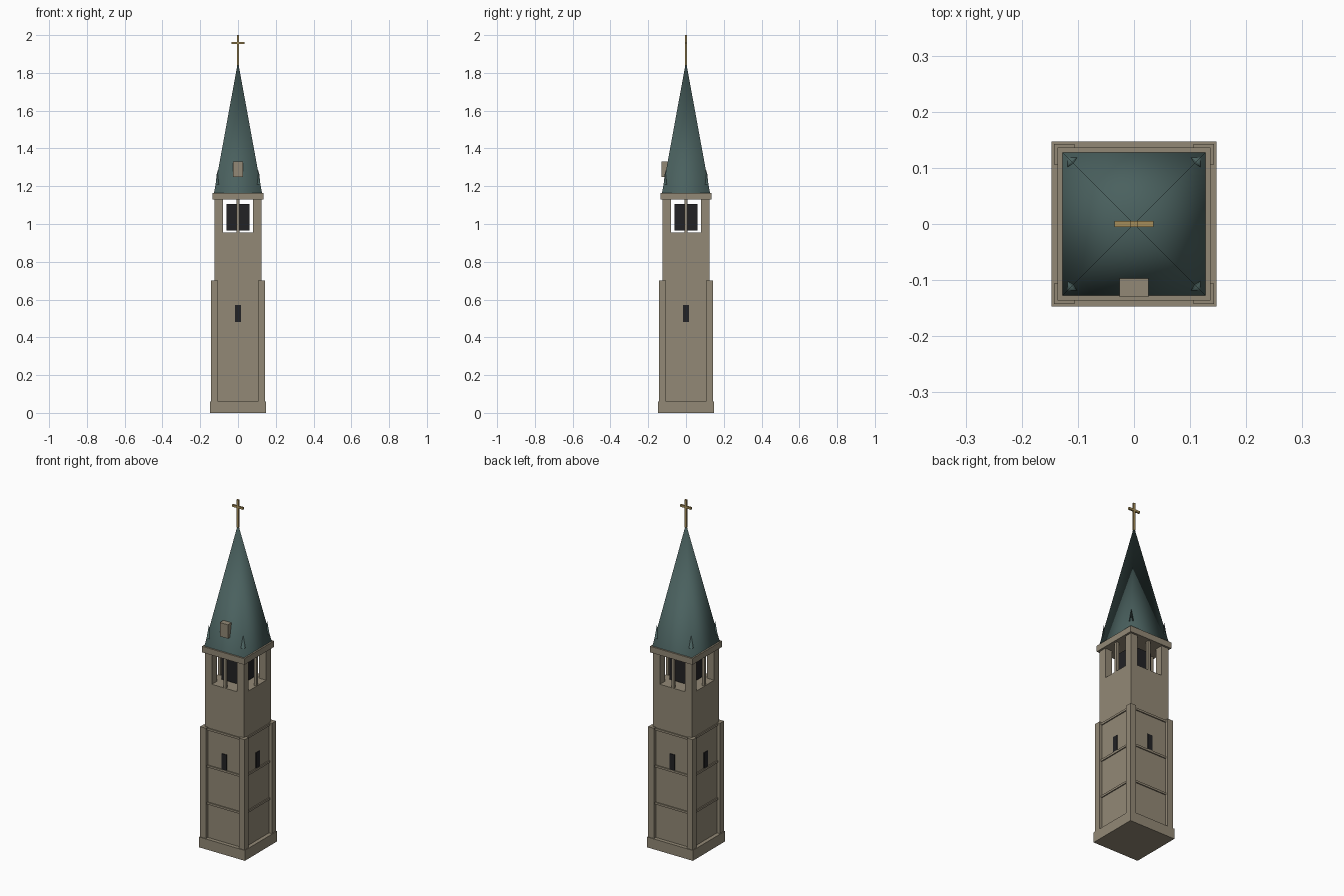
import bpy
import math

cube = bpy.data.objects.get("Cube")
if cube:
    bpy.data.objects.remove(cube, do_unlink=True)


def material(name, r, g, b):
    m = bpy.data.materials.new(name)
    m.use_nodes = True
    m.diffuse_color = (r, g, b, 1)
    m.node_tree.nodes["Principled BSDF"].inputs["Base Color"].default_value = (r, g, b, 1)
    return m


STONE = material("warm stone", 0.29, 0.25, 0.18)
ROOF = material("green slate", 0.068, 0.118, 0.113)
DARK = material("dark opening", 0.016, 0.016, 0.018)
GOLD = material("dull gold", 0.38, 0.27, 0.10)


def box(name, mat, x, y, z):
    """Box spanning the (low, high) range on each axis."""
    spans = (x, y, z)
    bpy.ops.mesh.primitive_cube_add(size=1, location=[(a + b) / 2 for a, b in spans])
    o = bpy.context.object
    o.name = name
    o.scale = [b - a for a, b in spans]
    bpy.ops.object.transform_apply(location=False, rotation=False, scale=True)
    o.data.materials.append(mat)
    return o


def square(name, mat, half, z0, z1):
    return box(name, mat, (-half, half), (-half, half), (z0, z1))


def pyramid(name, half, z0, z1, x=0, y=0):
    """Smooth-shaded four-sided spire."""
    bpy.ops.mesh.primitive_cone_add(vertices=4, radius1=half * math.sqrt(2), depth=z1 - z0,
                                    end_fill_type='NOTHING', location=(x, y, (z0 + z1) / 2),
                                    rotation=(0, 0, math.pi / 4))
    o = bpy.context.object
    o.name = name
    o.data.materials.append(ROOF)
    bpy.ops.object.shade_smooth()


def span(sign, a, b):
    return tuple(sorted((sign * a, sign * b)))


# Shaft, plinth and string courses
square("plinth", STONE, 0.147, 0, 0.06)
square("shaft", STONE, 0.125, 0.06, 0.955)
for z in (0.26, 0.475, 0.69):
    square("string_course", STONE, 0.131, z - 0.006, z + 0.006)

# Corner buttresses, belfry posts and roof pinnacles
for sx in (-1, 1):
    for sy in (-1, 1):
        box("corner_buttress", STONE, span(sx, 0.106, 0.143), span(sy, 0.106, 0.143), (0.06, 0.70))
        box("belfry_post", STONE, span(sx, 0.08, 0.125), span(sy, 0.08, 0.125), (0.955, 1.13))
        pyramid("pinnacle", 0.014, 1.165, 1.285, sx * 0.11, sy * 0.11)

# Slit window and belfry mullion on each side
for i in range(4):
    for o in (box("slit_window", DARK, (-0.016, 0.016), (-0.129, -0.124), (0.476, 0.572)),
              box("belfry_mullion", STONE, (-0.008, 0.008), (-0.123, -0.107), (0.955, 1.13))):
        a = i * math.pi / 2
        x, y, z = o.location
        o.location = (-y * math.sin(a), y * math.cos(a), z)
        o.rotation_euler.z = a

# Belfry core and cornice
square("belfry_core", DARK, 0.062, 0.965, 1.106)
square("cornice", STONE, 0.136, 1.13, 1.165)

# Spire and dormer
pyramid("spire", 0.127, 1.165, 1.86)
box("dormer", STONE, (-0.026, 0.026), (-0.13, -0.085), (1.25, 1.33))

# Cross
box("cross_upright", GOLD, (-0.006, 0.006), (-0.005, 0.005), (1.84, 2.0))
box("cross_bar", GOLD, (-0.035, 0.035), (-0.005, 0.005), (1.952, 1.964))
